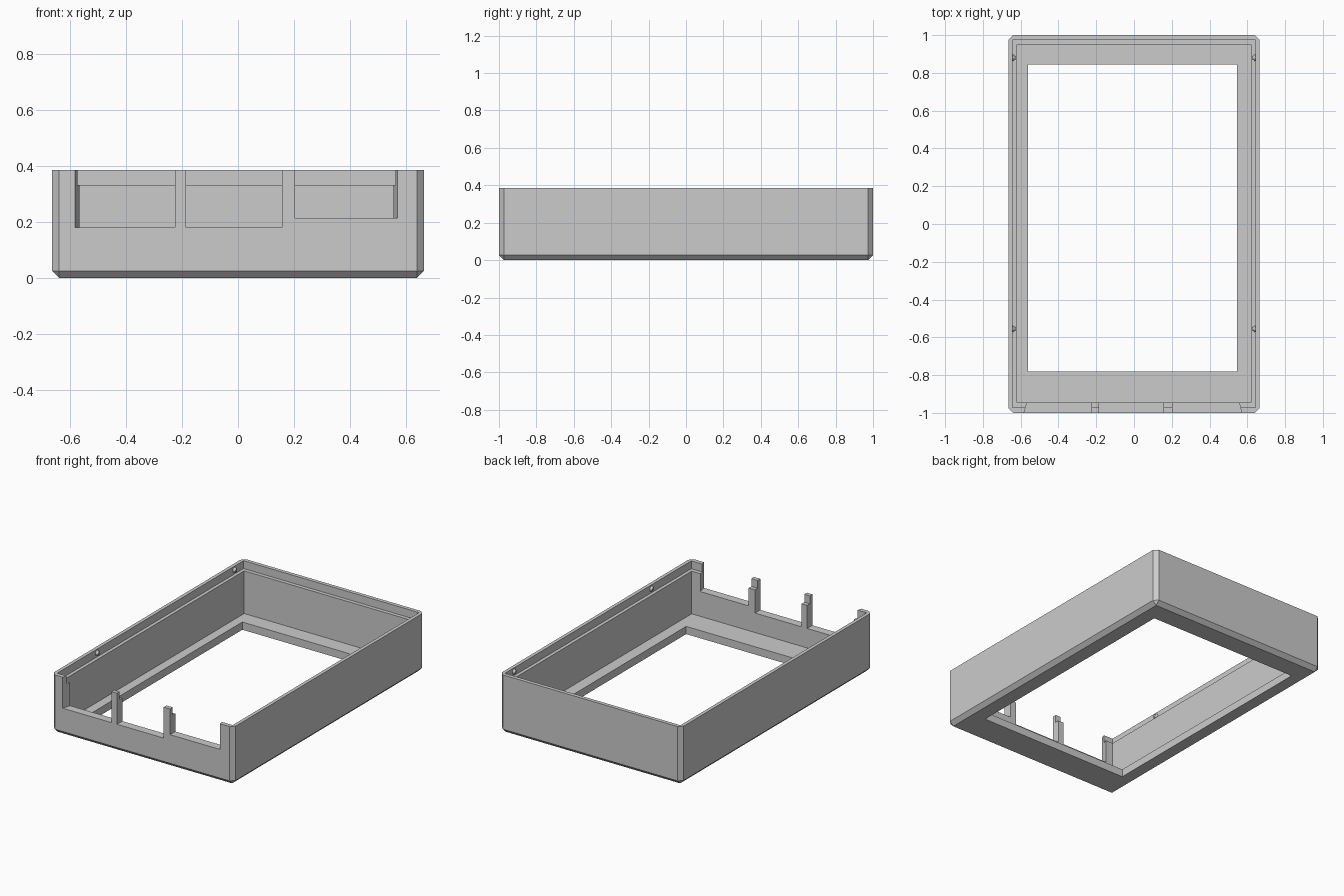
import bpy, bmesh
from mathutils import Matrix

if "Cube" in bpy.data.objects:
    bpy.data.objects.remove(bpy.data.objects["Cube"], do_unlink=True)

HALF_X, HALF_Y, HEIGHT, CHAMFER = 0.665, 1.0, 0.385, 0.026
LEDGE = 0.333

grey = bpy.data.materials.new("plain grey")
grey.use_nodes = True
grey.diffuse_color = (0.6, 0.6, 0.6, 1)
grey.node_tree.nodes["Principled BSDF"].inputs["Base Color"].default_value = (0.6, 0.6, 0.6, 1)


def make_object(name, bm):
    bmesh.ops.recalc_face_normals(bm, faces=bm.faces)
    mesh = bpy.data.meshes.new(name)
    bm.to_mesh(mesh)
    bm.free()
    mesh.materials.append(grey)
    obj = bpy.data.objects.new(name, mesh)
    bpy.context.collection.objects.link(obj)
    return obj


def box(x0, x1, y0, y1, z0, z1):
    bm = bmesh.new()
    bmesh.ops.create_cube(bm, size=1)
    for v in bm.verts:
        v.co = (x1 if v.co.x > 0 else x0, y1 if v.co.y > 0 else y0, z1 if v.co.z > 0 else z0)
    return bm


def prism(points, z0, z1):
    bm = bmesh.new()
    face = bm.faces.new([bm.verts.new((x, y, z0)) for x, y in points])
    top = bmesh.ops.extrude_face_region(bm, geom=[face])["geom"]
    bmesh.ops.translate(bm, vec=(0, 0, z1 - z0), verts=[g for g in top if isinstance(g, bmesh.types.BMVert)])
    return bm


def cut(target, bm):
    cutter = make_object("cutter", bm)
    cutter.hide_render = True
    mod = target.modifiers.new("cut", "BOOLEAN")
    mod.operation, mod.solver, mod.object = "DIFFERENCE", "EXACT", cutter
    bpy.context.view_layer.objects.active = target
    bpy.ops.object.modifier_apply(modifier=mod.name)
    bpy.data.objects.remove(cutter, do_unlink=True)


# Outer block with chamfered upright corners and lower rim
bm = box(-HALF_X, HALF_X, -HALF_Y, HALF_Y, 0, HEIGHT)
edges = [e for e in bm.edges if any(v.co.z < 0.01 for v in e.verts)]
bmesh.ops.bevel(bm, geom=edges, offset=CHAMFER, segments=1, affect="EDGES")
frame = make_object("case_frame", bm)

# Hollow interior, stepped lip and window through the floor
cut(frame, box(-0.62, 0.62, -0.945, 0.95, 0.051, 0.6))
cut(frame, box(-0.642, 0.642, -0.972, 0.975, LEDGE, 0.6))
cut(frame, box(-0.56, 0.545, -0.78, 0.845, -0.1, 0.2))

# Front port notches, flared at the outer corners
FRONT, BACK = -1.0, -0.94
for left_f, left_b, right_f, right_b, z in (
    (-0.582, -0.565, -0.225, -0.225, 0.18),
    (-0.185, -0.185, 0.157, 0.157, 0.18),
    (0.203, 0.203, 0.57, 0.555, 0.215),
):
    cut(frame, prism([(left_f, FRONT - 0.01), (right_f, FRONT - 0.01), (right_f, FRONT),
                      (right_b, BACK), (right_b, BACK + 0.03), (left_b, BACK + 0.03),
                      (left_b, BACK), (left_f, FRONT)], z, 0.6))

# Snap nubs on the inner side of the lip
for side, label in ((1, "left"), (-1, "right")):
    for y, place in ((0.88, "back"), (-0.555, "front")):
        bm = bmesh.new()
        bmesh.ops.create_cone(bm, cap_ends=True, segments=16, radius1=0.021, radius2=0.008, depth=0.018,
                              matrix=Matrix.Translation((side * 0.637, y, 0.36))
                              @ Matrix.Rotation(-side * 1.5708, 4, "Y"))
        make_object(f"snap_nub_{place}_{label}", bm)
